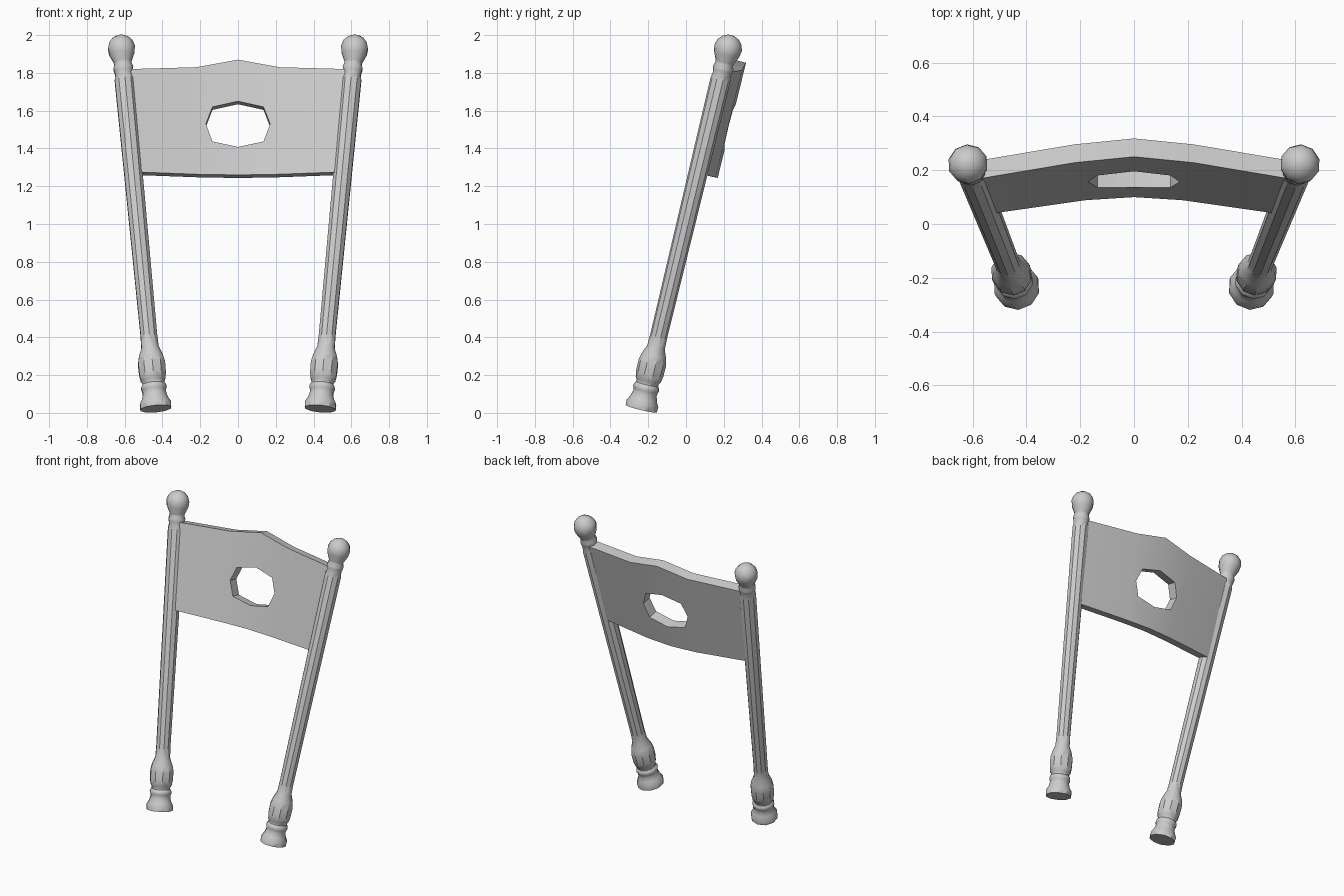
import bpy, bmesh, math
from mathutils import Vector, Matrix

if "Cube" in bpy.data.objects:
    bpy.data.objects.remove(bpy.data.objects["Cube"])


def finish(bm, name):
    bmesh.ops.remove_doubles(bm, verts=bm.verts, dist=1e-5)
    bmesh.ops.recalc_face_normals(bm, faces=bm.faces)
    me = bpy.data.meshes.new(name)
    bm.to_mesh(me)
    bm.free()
    ob = bpy.data.objects.new(name, me)
    bpy.context.collection.objects.link(ob)
    bpy.ops.object.select_all(action='DESELECT')
    ob.select_set(True)
    bpy.context.view_layer.objects.active = ob
    bpy.ops.object.shade_smooth_by_angle(angle=math.radians(35))
    return ob


# Turned post: (radius, distance along axis), foot to finial
SIDES = 10
BASE, BALL = Vector((0.435, -0.237, 0.022)), Vector((0.617, 0.222, 1.928))
axis = BALL - BASE
L, R = axis.length, 0.075
profile = [(0.085, 0), (0.086, 0.03), (0.072, 0.055), (0.064, 0.085),
           (0.066, 0.10), (0.071, 0.112), (0.068, 0.125), (0.060, 0.135),
           (0.060, 0.147), (0.068, 0.158), (0.074, 0.19), (0.075, 0.25),
           (0.066, 0.29), (0.048, 0.335), (0.046, 0.40), (0.054, 1.80),
           (0.048, 1.83), (0.053, 1.85), (0.055, 1.865), (0.048, 1.885),
           (0.050, 1.898)]
for deg in (-22, 5, 30, 55, 75):
    a = math.radians(deg)
    profile.append((R * math.cos(a), L + R * math.sin(a)))

bm = bmesh.new()
rings = []
for r, h in profile:
    rings.append([bm.verts.new((r * math.cos(i * math.tau / SIDES),
                                r * math.sin(i * math.tau / SIDES), h))
                  for i in range(SIDES)])
for a, b in zip(rings, rings[1:]):
    for i in range(SIDES):
        j = (i + 1) % SIDES
        bm.faces.new((a[i], a[j], b[j], b[i]))
bm.faces.new(rings[0][::-1])
tip = bm.verts.new((0, 0, L + R))
for i in range(SIDES):
    bm.faces.new((rings[-1][i], rings[-1][(i + 1) % SIDES], tip))
rot = axis.to_track_quat('Z', 'Y').to_matrix().to_4x4()
bm.transform(Matrix.Translation(BASE) @ rot)
posts = finish(bm, "back_posts")
posts.modifiers.new("Mirror", 'MIRROR')

# Curved, leaning back panel with an eight-sided hole: half as (x, z, setback)
hole = [(0, 1.65, 0), (0.135, 1.62, 0.008), (0.17, 1.53, 0.010),
        (0.135, 1.437, 0.008), (0, 1.408, 0)]
inner = [(0, 1.87, 0), (0.22, 1.83, 0.012), (0.20, 1.53, 0.012),
         (0.18, 1.262, 0.012), (0, 1.26, 0)]
outer = [None, (0.58, 1.82, 0.070), (0.555, 1.53, 0.067), (0.53, 1.275, 0.065)]
quads = [(hole[i], inner[i], inner[i + 1], hole[i + 1]) for i in range(4)]
quads += [(inner[i], outer[i], outer[i + 1], inner[i + 1]) for i in (1, 2)]

bm = bmesh.new()
for s in (1, -1):
    for q in quads:
        pts = [(s * x, 0.1 + (z - 1.26) * 0.246 - d, z) for x, z, d in q]
        bm.faces.new([bm.verts.new(p) for p in pts[::s]])
bmesh.ops.remove_doubles(bm, verts=bm.verts, dist=1e-5)
ext = bmesh.ops.extrude_face_region(bm, geom=bm.faces[:], use_keep_orig=True)
bmesh.ops.translate(bm, vec=(0, 0.068, -0.016),
                    verts=[v for v in ext["geom"] if isinstance(v, bmesh.types.BMVert)])
finish(bm, "back_panel")
